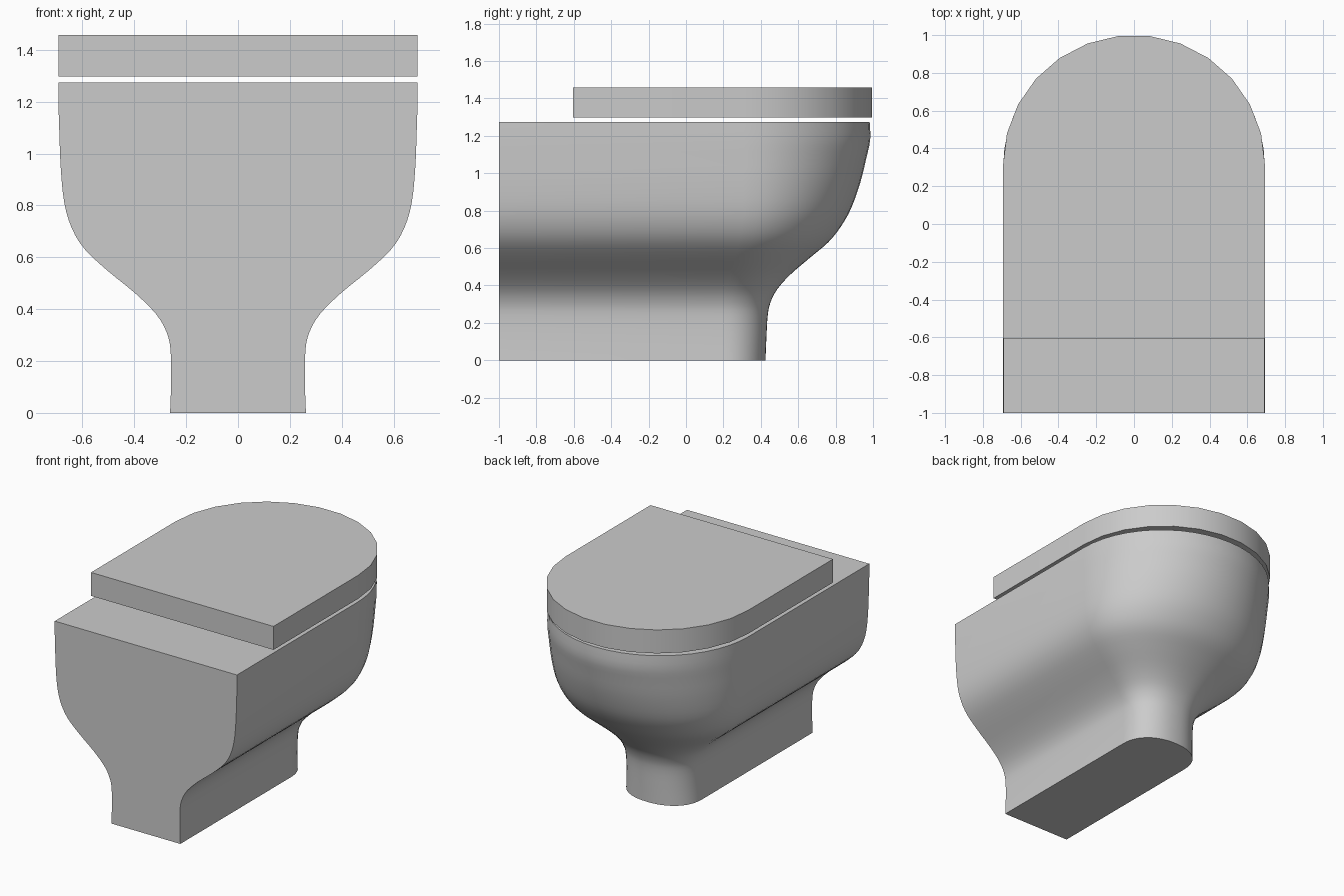
import bpy, bmesh, math

if "Cube" in bpy.data.objects:
    bpy.data.objects.remove(bpy.data.objects["Cube"])


def d_ring(w, front, back, z, start, segs, power=2.0):
    """D-shaped outline: straight back and sides, rounded front."""
    pts = [(-w, back, z), (w, back, z)]
    for i in range(segs + 1):
        a = math.pi * i / segs
        c, s = math.cos(a), max(0.0, math.sin(a))
        x = math.copysign(abs(c) ** (2 / power), c) * w
        pts.append((x, start + s ** (2 / power) * (front - start), z))
    return pts


def loft(name, rings, angle):
    """Skin a stack of outlines and cap both ends."""
    bm = bmesh.new()
    loops = [[bm.verts.new(p) for p in r] for r in rings]
    n = len(loops[0])
    for lo, hi in zip(loops, loops[1:]):
        for i in range(n):
            j = (i + 1) % n
            bm.faces.new((lo[i], lo[j], hi[j], hi[i]))
    bm.faces.new(loops[0][::-1])
    bm.faces.new(loops[-1])
    bmesh.ops.recalc_face_normals(bm, faces=bm.faces)
    me = bpy.data.meshes.new(name)
    bm.to_mesh(me)
    bm.free()
    ob = bpy.data.objects.new(name, me)
    bpy.context.collection.objects.link(ob)
    bpy.ops.object.select_all(action='DESELECT')
    ob.select_set(True)
    bpy.context.view_layer.objects.active = ob
    bpy.ops.object.shade_smooth_by_angle(angle=math.radians(angle))
    return ob


def smooth_profile(keys, sub=3):
    """Catmull-Rom refinement of the (z, half width, front) profile."""
    out = []
    for k in range(len(keys) - 1):
        p0, p1 = keys[max(k - 1, 0)], keys[k]
        p2, p3 = keys[k + 1], keys[min(k + 2, len(keys) - 1)]
        for s in range(sub):
            t = s / sub
            out.append([0.5 * (2 * b + (c - a) * t + (2 * a - 5 * b + 4 * c - d) * t ** 2
                               + (3 * b - a - 3 * c + d) * t ** 3)
                        for a, b, c, d in zip(p0, p1, p2, p3)])
    return out + [list(keys[-1])]


# Bowl and foot: height, half width, front extent
profile = [
    (0.00, 0.262, 0.425), (0.12, 0.258, 0.43), (0.24, 0.26, 0.437),
    (0.31, 0.275, 0.452), (0.38, 0.315, 0.488), (0.46, 0.395, 0.56),
    (0.55, 0.505, 0.665), (0.63, 0.59, 0.76), (0.71, 0.64, 0.825),
    (0.81, 0.67, 0.882), (0.95, 0.684, 0.932), (1.08, 0.689, 0.964),
    (1.18, 0.692, 0.985), (1.275, 0.692, 0.982),
]
rings = []
for z, w, f in smooth_profile(profile):
    k = (w - 0.258) / 0.434
    rings.append(d_ring(w, f, -1.0, z, 0.20 + 0.11 * k, 24, 2.2 - 0.2 * k))
loft("bowl", rings, 40)

# Closed seat lid
loft("seat_lid", [d_ring(0.693, 1.0, -0.605, z, 0.315, 13) for z in (1.297, 1.458)], 35)
